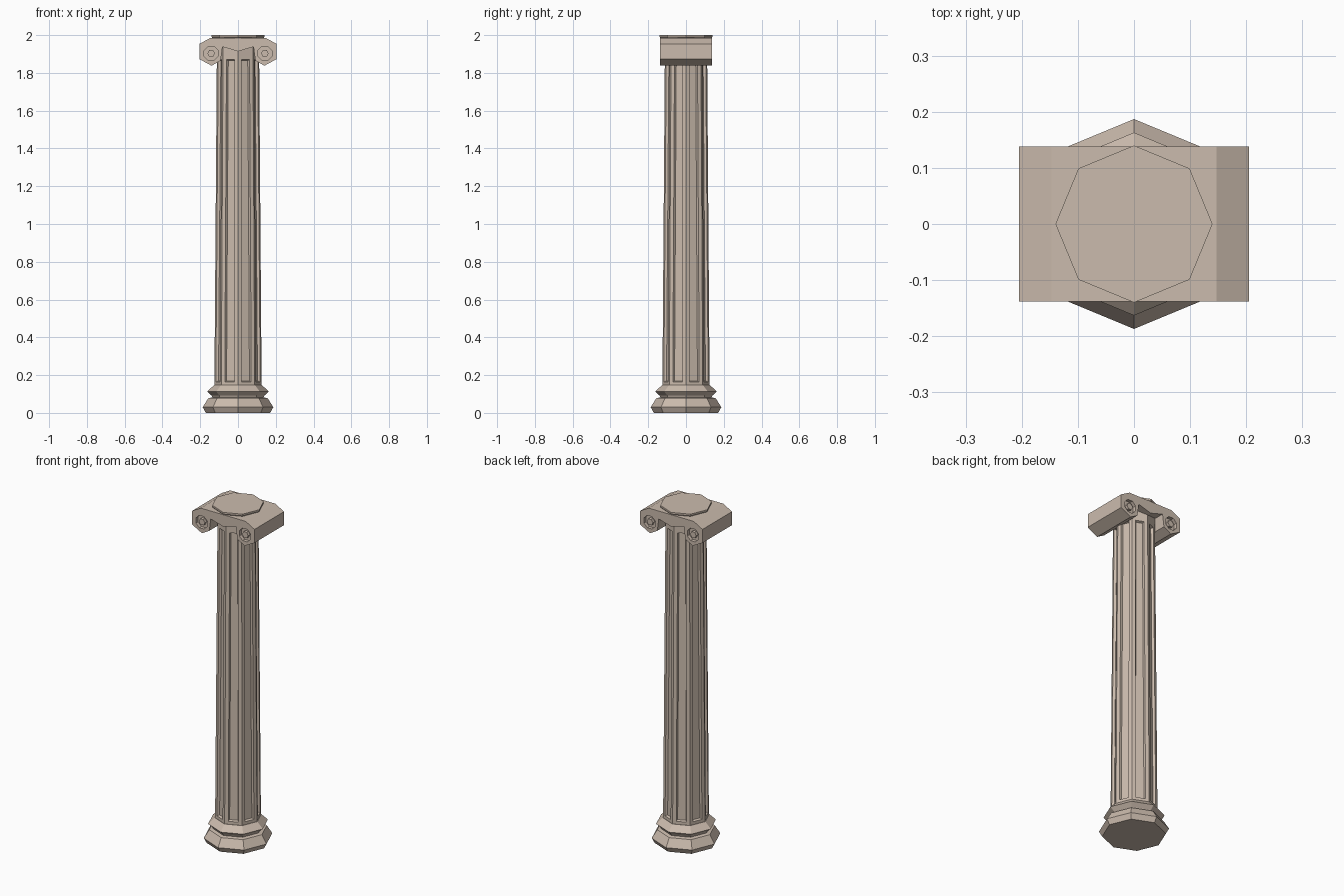
import bpy, bmesh, math

if "Cube" in bpy.data.objects:
    bpy.data.objects.remove(bpy.data.objects["Cube"])

stone = bpy.data.materials.new("warm stone")
stone.diffuse_color = (0.60, 0.50, 0.42, 1)
stone.use_nodes = True
stone.node_tree.nodes["Principled BSDF"].inputs["Base Color"].default_value = stone.diffuse_color


def finish(bm, name):
    bmesh.ops.recalc_face_normals(bm, faces=bm.faces)
    me = bpy.data.meshes.new(name)
    bm.to_mesh(me)
    bm.free()
    me.materials.append(stone)
    ob = bpy.data.objects.new(name, me)
    bpy.context.collection.objects.link(ob)
    return ob


def octagon_lathe(profile):
    # stack of octagonal rings with corners on the axes
    bm = bmesh.new()
    rings = [[bm.verts.new((r * math.cos(i * math.pi / 4), r * math.sin(i * math.pi / 4), z))
              for i in range(8)] for r, z in profile]
    for a, b in zip(rings, rings[1:]):
        for i in range(8):
            j = (i + 1) % 8
            bm.faces.new((a[i], a[j], b[j], b[i]))
    bm.faces.new(rings[0][::-1])
    bm.faces.new(rings[-1])
    bmesh.ops.recalc_face_normals(bm, faces=bm.faces)
    return bm


def extrude_y(points, y0, y1):
    bm = bmesh.new()
    a = [bm.verts.new((x, y0, z)) for x, z in points]
    b = [bm.verts.new((x, y1, z)) for x, z in points]
    n = len(a)
    for i in range(n):
        j = (i + 1) % n
        bm.faces.new((a[i], a[j], b[j], b[i]))
    bm.faces.new(a)
    bm.faces.new(b[::-1])
    return bm


def disc(cx, cz, r, n, turn=0.0):
    return [(cx + r * math.cos(turn + 2 * math.pi * i / n),
             cz + r * math.sin(turn + 2 * math.pi * i / n)) for i in range(n)]


# moulded base
finish(octagon_lathe([(0.17, 0), (0.187, 0.03), (0.157, 0.078), (0.135, 0.082),
                      (0.14, 0.092), (0.163, 0.113), (0.127, 0.147)]), "base")

# tapered shaft with one flute sunk in each side
bm = octagon_lathe([(0.125, 0.145), (0.112, 1.89), (0.112, 1.95)])
sides = [f for f in bm.faces if f.calc_area() > 0.08]
bmesh.ops.inset_individual(bm, faces=sides, thickness=0.028)
bmesh.ops.inset_individual(bm, faces=sides, thickness=0.007, depth=-0.013)
finish(bm, "shaft")

# scroll capital, mirrored half profile
half = [(0.147, 1.985), (0.205, 1.953), (0.205, 1.873), (0.14, 1.838),
        (0.092, 1.865), (0.082, 1.938)]
outline = half + [(0, 1.914)] + [(-x, z) for x, z in reversed(half)]
capital = finish(extrude_y(outline, -0.138, 0.138), "scroll_capital")

# sunken scroll eyes on both ends
for sx in (-1, 1):
    for sy in (-1, 1):
        cx, cz = sx * 0.142, 1.903
        cutter = finish(extrude_y(disc(cx, cz, 0.04, 8, math.pi / 8), sy * 0.118, sy * 0.16), "eye_cutter")
        mod = capital.modifiers.new("eye", 'BOOLEAN')
        mod.operation = 'DIFFERENCE'
        mod.solver = 'EXACT'
        mod.object = cutter
        bpy.context.view_layer.objects.active = capital
        bpy.ops.object.modifier_apply(modifier=mod.name)
        bpy.data.objects.remove(cutter)
        finish(extrude_y(disc(cx, cz, 0.02, 6), sy * 0.11, sy * 0.136), "scroll_eye")

# thin octagonal top slab
finish(octagon_lathe([(0.132, 1.98), (0.14, 1.99), (0.14, 2.0)]), "top_slab")
